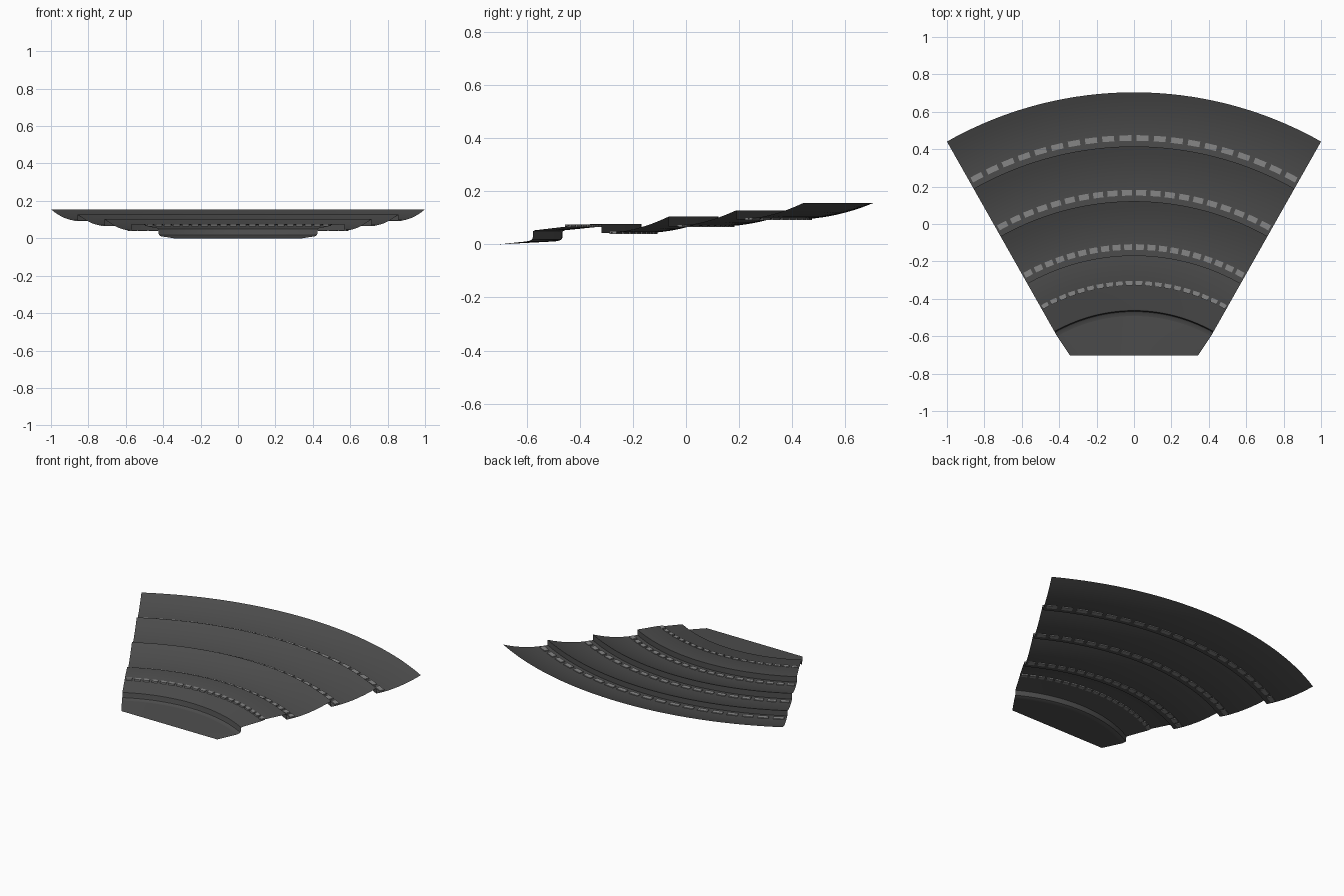
import bpy, bmesh
from math import sin, cos, tan, radians

if "Cube" in bpy.data.objects:
    bpy.data.objects.remove(bpy.data.objects["Cube"])

HALF = radians(29.5)     # half of the sector angle
CY = -1.327              # y of the ring centre
SEG = 40


def material(name, v):
    m = bpy.data.materials.new(name)
    m.diffuse_color = (v, v, v, 1)
    m.use_nodes = True
    m.node_tree.nodes["Principled BSDF"].inputs["Base Color"].default_value = m.diffuse_color
    return m


shell_mat = material("dark_grey", 0.075)
step_mat = material("light_grey", 0.24)


def make_object(name, bm, mat, smooth=True):
    bmesh.ops.recalc_face_normals(bm, faces=bm.faces)
    me = bpy.data.meshes.new(name)
    bm.to_mesh(me)
    bm.free()
    ob = bpy.data.objects.new(name, me)
    bpy.context.collection.objects.link(ob)
    me.materials.append(mat)
    # upward-facing sheets
    if smooth:
        if sum(p.normal.z * p.area for p in me.polygons) < 0:
            me.flip_normals()
        bpy.ops.object.select_all(action='DESELECT')
        ob.select_set(True)
        bpy.context.view_layer.objects.active = ob
        bpy.ops.object.shade_smooth_by_angle(angle=radians(30))
    return ob


def polar(r, a, z):
    return (r * sin(a), CY + r * cos(a), z)


def sheet(name, rows, mat):
    bm = bmesh.new()
    grid = [[bm.verts.new(p) for p in row] for row in rows]
    for a, b in zip(grid, grid[1:]):
        for i in range(SEG):
            bm.faces.new((a[i], a[i + 1], b[i + 1], b[i]))
    return make_object(name, bm, mat)


ANGLES = [-HALF + 2 * HALF * i / SEG for i in range(SEG + 1)]


def sweep(profile):
    return [[polar(r, a, z) for a in ANGLES] for r, z in profile]


def tier_z(t, zo, zi):
    return zo - (zo - zi) * (1 - (1 - t) ** 1.95)


# Three dished seating tiers: outer radius, inner radius, rim z, gutter z
TIERS = [(2.031, 1.742, .155, .094),
         (1.742, 1.449, .128, .067),
         (1.449, 1.159, .104, .042)]
stairs = []              # radius, z, radial width
profile = []
for ro, ri, zo, zi in TIERS:
    for k in range(9):
        t = k / 8
        profile.append((ro + (ri - ro) * t, tier_z(t, zo, zi)))
    rs = ri + .045
    stairs.append((rs, tier_z((ro - rs) / (ro - ri), zo, zi), .03))

# Lower tier with a small step, then the front wall and its fillet
profile += [(1.159, .077), (1.02, .073), (1.0, .066), (.872, .053),
            (.864, .050), (.862, .045), (.862, .026), (.859, .019),
            (.850, .014), (.835, .011)]
stairs.append((1.01, .0695, .024))
sheet("seating_bowl", sweep(profile), shell_mat)

# Floor from the wall arc to the straight front edge
floor = []
for k in range(7):
    t = k / 6
    row = []
    for a in ANGLES:
        x0, y0, z0 = polar(.835, a, .011)
        x1, y1 = .343 * tan(a) / tan(HALF), -.702
        row.append((x0 + (x1 - x0) * t, y0 + (y1 - y0) * t, z0 * (1 - t)))
    floor.append(row)
sheet("floor", floor, shell_mat)

# Rows of light step blocks along each gutter
for n, (r, z, w) in enumerate(stairs):
    bm = bmesh.new()
    for i in range(20):
        a = -HALF + 2 * HALF * (i + .5) / 20
        d = radians(1.02)
        ring = [(r - w / 2, a - d), (r + w / 2, a - d),
                (r + w / 2, a + d), (r - w / 2, a + d)]
        lo = [bm.verts.new(polar(rr, aa, z - .004)) for rr, aa in ring]
        hi = [bm.verts.new(polar(rr, aa, z + .006)) for rr, aa in ring]
        bm.faces.new(lo)
        bm.faces.new(hi)
        for j in range(4):
            k = (j + 1) % 4
            bm.faces.new((lo[j], lo[k], hi[k], hi[j]))
    make_object("step_blocks_%d" % (n + 1), bm, step_mat, smooth=False)
